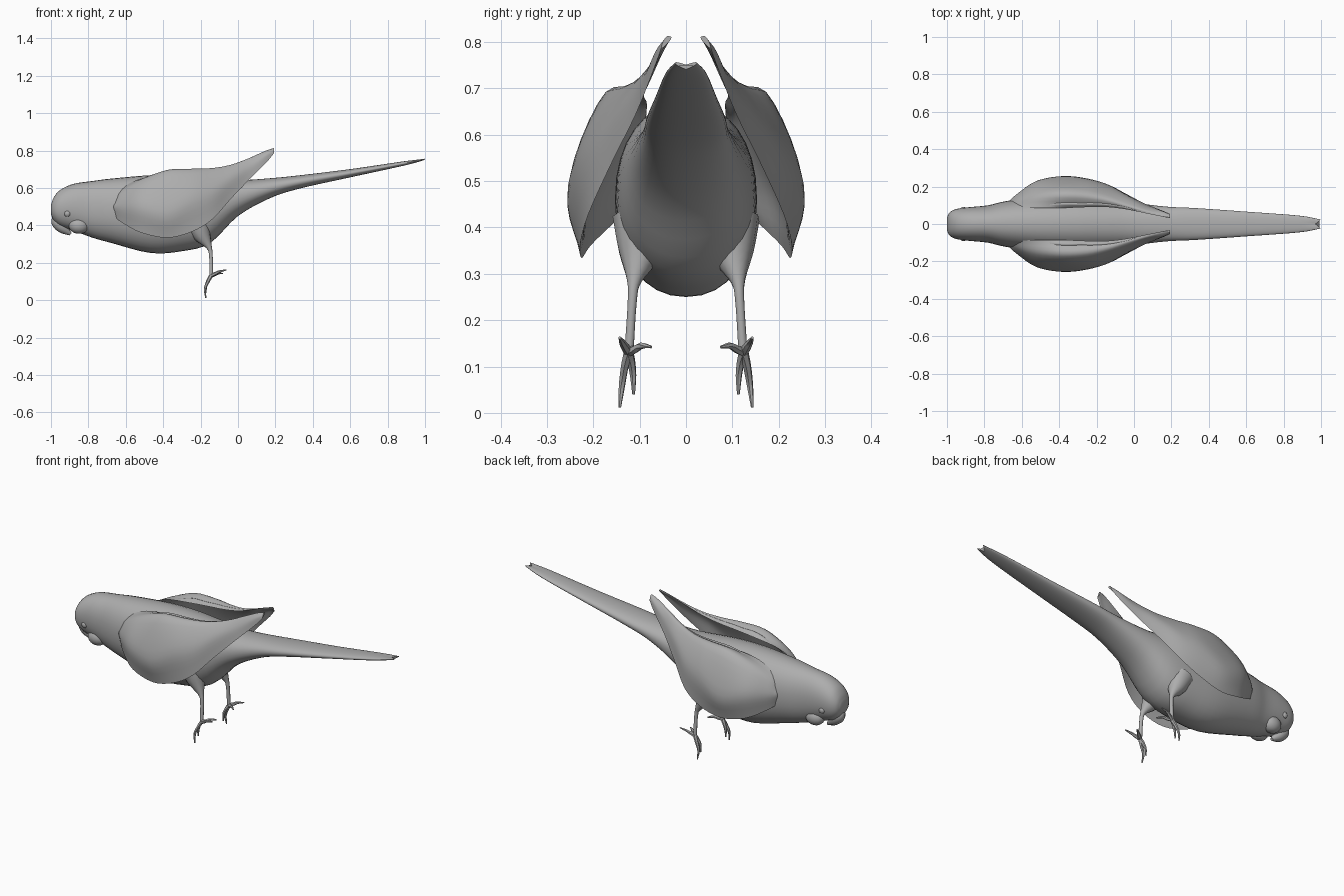
import bpy, bmesh, math
from mathutils import Vector

old = bpy.data.objects.get("Cube")
if old:
    bpy.data.objects.remove(old, do_unlink=True)

grey = bpy.data.materials.new("plumage grey")
grey.use_nodes = True
COLOUR = (0.42, 0.42, 0.42, 1)
grey.diffuse_color = COLOUR
grey.node_tree.nodes["Principled BSDF"].inputs["Base Color"].default_value = COLOUR


def spline(points, steps):
    """Catmull-Rom curve through the given tuples."""
    p = [Vector(q) for q in points]
    p = [p[0] * 2 - p[1]] + p + [p[-1] * 2 - p[-2]]
    out = []
    for a, b, c, d in zip(p, p[1:], p[2:], p[3:]):
        for i in range(steps):
            t = i / steps
            out.append(b + (c - a) * (t / 2) + (a * 2 - b * 5 + c * 4 - d) * (t * t / 2)
                       + (b * 3 - a - c * 3 + d) * (t ** 3 / 2))
    return out + [p[-2]]


def loft(name, rings, angle=50):
    """Skin closed rings of equal length and cap both ends."""
    bm = bmesh.new()
    loops = [[bm.verts.new(v) for v in ring] for ring in rings]
    n = len(loops[0])
    for a, b in zip(loops, loops[1:]):
        for i in range(n):
            j = (i + 1) % n
            bm.faces.new((a[i], a[j], b[j], b[i]))
    bm.faces.new(loops[0])
    bm.faces.new(loops[-1])
    bmesh.ops.recalc_face_normals(bm, faces=bm.faces)
    mesh = bpy.data.meshes.new(name)
    bm.to_mesh(mesh)
    bm.free()
    mesh.materials.append(grey)
    obj = bpy.data.objects.new(name, mesh)
    bpy.context.collection.objects.link(obj)
    bpy.ops.object.select_all(action="DESELECT")
    obj.select_set(True)
    bpy.context.view_layer.objects.active = obj
    bpy.ops.object.shade_smooth_by_angle(angle=math.radians(angle))
    return obj


def tube(name, points, sides=8):
    """Tapered limb through (x, y, z, radius) points."""
    path = spline([Vector(q) for q in points], 4)
    rings = []
    for i, q in enumerate(path):
        ahead = (path[min(i + 1, len(path) - 1)] - path[max(i - 1, 0)]).xyz.normalized()
        u = ahead.cross(Vector((0.3, 1, 0.2))).normalized()
        v = ahead.cross(u)
        rings.append([q.xyz + (u * math.cos(k * math.tau / sides)
                               + v * math.sin(k * math.tau / sides)) * q.w
                      for k in range(sides)])
    return loft(name, rings)


def ellipsoid(name, centre, radii):
    rings = []
    for i in range(1, 12):
        a = math.pi * i / 12
        rings.append([(centre[0] + radii[0] * math.sin(a) * math.cos(t),
                       centre[1] + radii[1] * math.sin(a) * math.sin(t),
                       centre[2] + radii[2] * math.cos(a))
                      for t in [k * math.tau / 16 for k in range(16)]])
    return loft(name, rings)


# Head, body and tail: x, top, bottom, half width
BODY = [(-1.0, .51, .46, .035), (-.985, .55, .425, .062), (-.95, .59, .395, .08),
        (-.88, .622, .372, .09), (-.78, .637, .335, .1), (-.68, .65, .307, .123),
        (-.47, .668, .253, .15), (-.3, .668, .262, .152), (-.15, .655, .305, .143),
        (0, .642, .45, .115), (.17, .652, .545, .093), (.33, .668, .597, .085),
        (.6, .701, .657, .066), (.88, .742, .718, .045), (1.0, .76, .75, .024)]
rings = []
for x, top, bottom, half in [tuple(q) for q in spline(BODY, 4)]:
    ring = []
    for k in range(32):
        a = k * math.tau / 32
        c, s = math.cos(a), math.sin(a)
        y = half * math.copysign(abs(c) ** .92, c)
        z = (top + bottom) / 2 + (top - bottom) / 2 * math.copysign(abs(s) ** .92, s)
        notch = max(0, (x - .9) / .1) * .03 * (1 - abs(y) / half)
        ring.append((x - notch, y, z - notch * .3))
    rings.append(ring)
loft("body_and_tail", rings)

# Hooked beak
tube("beak", [(-.965, 0, .455, .02), (-.965, 0, .42, .034),
              (-.935, 0, .385, .03), (-.895, 0, .353, .008)], 12)

# Folded wing: x, then (y, z) of inner top, shoulder, side and lower edge
WING = [(-.665, .095, .54, .105, .525, .125, .5, .11, .45),
        (-.62, .09, .6, .135, .57, .165, .5, .15, .415),
        (-.52, .085, .65, .165, .63, .23, .5, .205, .362),
        (-.38, .085, .67, .175, .685, .255, .48, .225, .334),
        (-.25, .09, .68, .165, .695, .24, .54, .228, .365),
        (-.14, .09, .69, .14, .7, .205, .58, .21, .43),
        (-.04, .078, .715, .105, .72, .15, .65, .16, .54),
        (.06, .058, .76, .075, .755, .098, .71, .108, .645),
        (.15, .04, .8, .052, .795, .068, .775, .072, .735),
        (.192, .036, .813, .042, .812, .05, .8, .054, .785)]


def wing_ring(station, side):
    x = station[0]
    outer = spline([station[i:i + 2] for i in (1, 3, 5, 7)], 5)
    depth = min(.06, .012 + max(0, -.05 - x) * .2)
    inner = []
    for i, q in enumerate(outer[1:-1], 1):
        bulge = math.sin(math.pi * i / (len(outer) - 1))
        inner.append(q - Vector((depth * bulge, depth * bulge * .25)))
    return [(x, q.x * side, q.y) for q in outer + inner[::-1]]


for side, label in ((1, "right"), (-1, "left")):
    stations = spline([Vector(w) for w in WING], 4)
    loft(label + "_side_wing", [wing_ring(w, side) for w in stations], 60)

    # Face: eye and cheek
    ellipsoid(label + "_side_eye", (-.912, .079 * side, .463), (.017, .012, .017))
    ellipsoid(label + "_side_cheek", (-.85, .05 * side, .4), (.055, .042, .045))

    # Leg and toes
    y = side
    tube(label + "_side_leg", [(-.22, .09 * y, .41, .07), (-.19, .1 * y, .345, .047),
                               (-.155, .112 * y, .285, .016), (-.145, .116 * y, .24, .01),
                               (-.143, .123 * y, .13, .01)], 12)
    toes = {"outer_front": [(.132, -.16, .1), (.138, -.176, .06), (.143, -.172, .012)],
            "inner_front": [(.118, -.158, .11), (.114, -.17, .08), (.113, -.172, .04)],
            "outer_back": [(.132, -.12, .143), (.138, -.1, .153), (.143, -.062, .162)],
            "inner_back": [(.11, -.125, .137), (.095, -.105, .145), (.075, -.082, .142)]}
    for toe, pts in toes.items():
        path = [(-.143, .124 * y, .132, .011)]
        path += [(px, py * y, pz, r) for (py, px, pz), r in zip(pts, (.009, .007, .003))]
        tube(label + "_side_" + toe + "_toe", path, 6)
